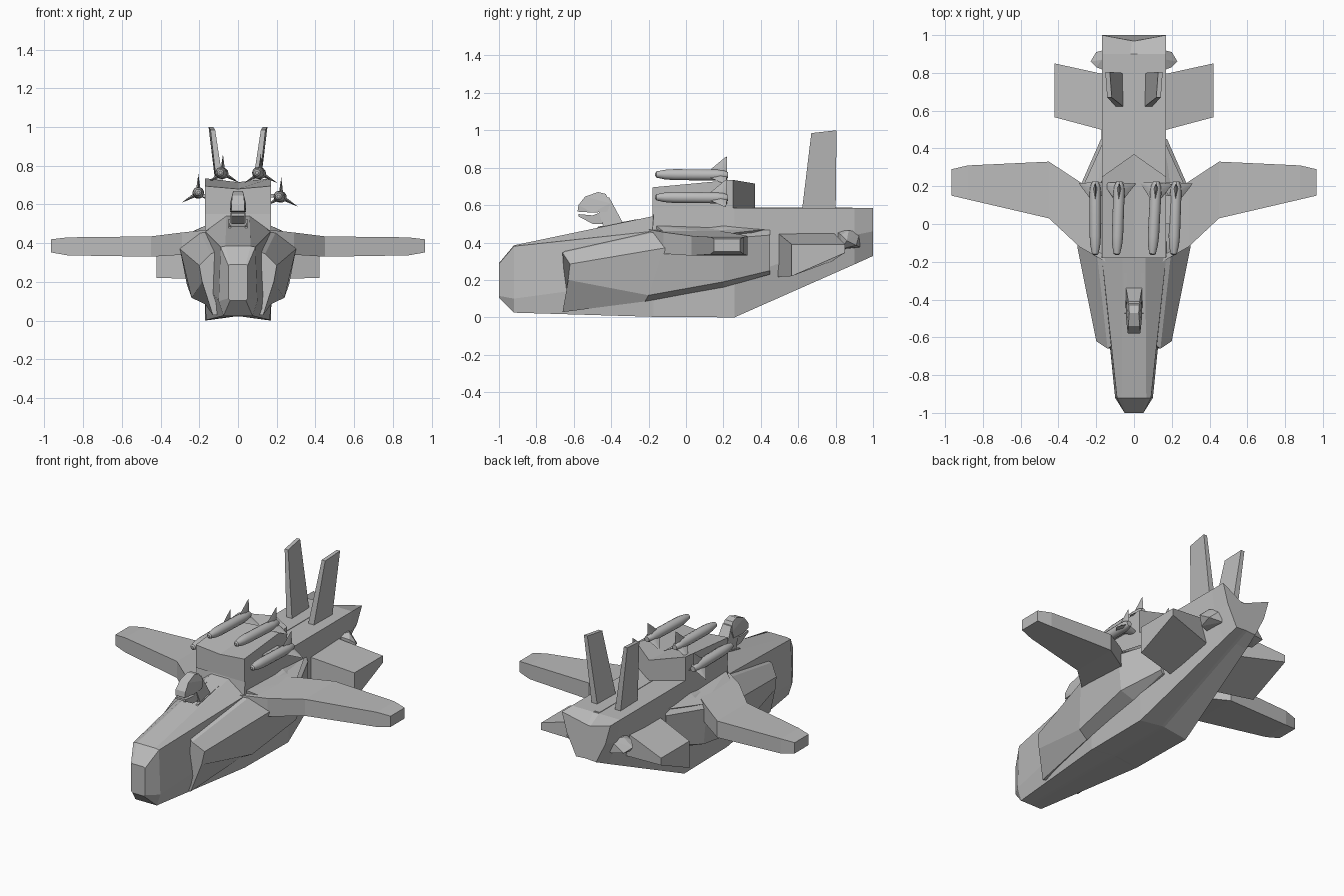
import bpy, bmesh, math
from mathutils import Matrix, Vector

if "Cube" in bpy.data.objects:
    bpy.data.objects.remove(bpy.data.objects["Cube"])

hull_grey = bpy.data.materials.new("hull_grey")
hull_grey.diffuse_color = (0.5, 0.5, 0.5, 1)
hull_grey.use_nodes = True
hull_grey.node_tree.nodes["Principled BSDF"].inputs["Base Color"].default_value = hull_grey.diffuse_color


def finish(name, bm, mirror=False):
    bmesh.ops.remove_doubles(bm, verts=bm.verts, dist=0.0005)
    bmesh.ops.recalc_face_normals(bm, faces=bm.faces)
    me = bpy.data.meshes.new(name)
    bm.to_mesh(me)
    bm.free()
    me.materials.append(hull_grey)
    ob = bpy.data.objects.new(name, me)
    bpy.context.collection.objects.link(ob)
    if mirror:
        ob.modifiers.new("mirror", 'MIRROR').use_mirror_merge = False
    return ob


def loft(name, rings, mirror=False):
    """Skin closed rings of 3D points and cap both ends."""
    bm = bmesh.new()
    vs = [[bm.verts.new(p) for p in r] for r in rings]
    n = len(rings[0])
    for a, b in zip(vs, vs[1:]):
        for i in range(n):
            j = (i + 1) % n
            bm.faces.new((a[i], a[j], b[j], b[i]))
    bm.faces.new(vs[0])
    bm.faces.new(vs[-1])
    return finish(name, bm, mirror)


def hull(name, pts, mirror=False):
    """Convex solid around a few corner points."""
    bm = bmesh.new()
    for p in pts:
        bm.verts.new(p)
    bmesh.ops.convex_hull(bm, input=bm.verts)
    bmesh.ops.dissolve_limit(bm, angle_limit=0.02, verts=bm.verts, edges=bm.edges)
    return finish(name, bm, mirror)


def sym(half):
    """Close a right-hand half section with its mirror image."""
    return half + [(-x, y, z) for x, y, z in reversed(half)]


def sec(y, *xz):
    return [(x, y, z) for x, z in xz]


# Fuselage: blunt nose, sloping deck, shallow keel channel, tail narrowing to a notched stern
loft("fuselage", [sym(s) for s in (
    sec(-1.0, (.04, .29), (.05, .285), (.05, .115), (.04, .105), (.01, .105)),
    sec(-.92, (.065, .385), (.09, .38), (.1, .1), (.075, .025), (.01, .025)),
    sec(-.18, (.06, .54), (.17, .46), (.175, .2), (.165, .003), (.01, .022)),
    sec(-.17, (.06, .585), (.17, .585), (.175, .2), (.165, .002), (.01, .022)),
    sec(.26, (.02, .585), (.17, .585), (.172, .2), (.17, 0), (.01, .022)),
    sec(.90, (.02, .585), (.17, .585), (.15, .44), (.085, .283), (.01, .29)),
    [(.01, .97, .53), (.17, 1, .585), (.135, 1, .46), (.07, 1, .328), (.01, 1, .332)],
)])

# Raised launcher housing with swept rear faces and a shallow central dip
loft("launcher_housing", [
    [(-.17, y1, .55), (-.17, y1, z1), (0, y2, z2), (.17, y1, z1), (.17, y1, .55), (0, y2, .55)]
    for y1, z1, y2, z2 in ((-.18, .695, -.18, .68), (.25, .735, .37, .715))])

# Narrow spine along the centreline
hull("spine_strip", [(x, y, z) for x in (-.018, .018) for y in (.3, .89) for z in (.57, .588)])

# Side cheeks between nose, wing roots and tail
loft("side_cheek", [
    [(.08, -.62, .37), (.14, -.66, .345), (.2, -.62, .285), (.185, -.63, .2), (.13, -.66, .028), (.07, -.64, .03)],
    [(.1, -.12, .5), (.2, -.12, .465), (.3, -.12, .37), (.24, -.2, .118), (.17, -.22, .085), (.1, -.2, .1)],
    [(.1, .2, .54), (.19, .2, .475), (.285, .2, .42), (.265, .2, .19), (.17, .2, .16), (.1, .2, .16)],
    [(.1, .45, .5), (.165, .45, .465), (.175, .45, .44), (.175, .45, .25), (.165, .45, .23), (.1, .45, .23)],
], True)

# Low fairing between housing and wing
hull("wing_fairing", [(.12, -.18, .44), (.12, -.18, .49), (.17, -.16, .49), (.25, -.11, .45), (.27, .2, .445),
                      (.17, .42, .47), (.12, .42, .44)], True)


# Main wings: chord and thickness at each station
def wing_ring(x, y0, y1, z0, z1):
    return [(x, y0, z0), (x, y1, z0), (x, y1, z1), (x, y0, z1)]


loft("main_wing", [wing_ring(*s) for s in (
    (.15, -.20, .12, .34, .47), (.29, -.12, .225, .34, .455), (.45, .03, .33, .33, .435),
    (.88, .13, .31, .337, .43), (.965, .15, .29, .352, .42))], True)

# Rear side blocks and the small pointed nozzles behind them
loft("rear_block", [
    [(.10, .48, .46), (.10, .78, .46), (.10, .78, .3), (.10, .48, .215)],
    [(.42, .565, .39), (.42, .85, .39), (.42, .85, .345), (.42, .565, .22)]], True)
hull("rear_nozzle", [(.12, .80, .46), (.2, .83, .44), (.23, .86, .41), (.2, .91, .385), (.12, .93, .375),
                     (.19, .83, .365), (.1, .80, .36), (.17, .87, .465), (.12, .93, .455)], True)

# Twin tail fins leaning outwards
loft("tail_fin", [
    [(.055, .62, .57), (.095, .62, .57), (.1, .80, .57), (.06, .80, .57)],
    [(.118, .67, .985), (.142, .67, .985), (.152, .805, 1.0), (.128, .805, 1.0)]], True)


# Figurehead: neck, upper head and lower jaw on the foredeck
def slab(name, prof, w):
    return loft(name, [[(s * w, y, z) for y, z in prof] for s in (-1, 1)])


loft("figurehead_neck", [
    [(s * w, y, z) for s, y, z in ((-1, y0, z0), (1, y0, z0), (1, y1, z0), (-1, y1, z0))]
    for w, y0, y1, z0 in ((.05, -.43, -.30, .45), (.042, -.45, -.34, .51), (.03, -.49, -.41, .64))])
hull("figurehead_head", [(s * x, y, z) for s in (-1, 1) for x, y, z in (
    (.032, -.58, .565), (.034, -.575, .60), (.03, -.54, .645), (.025, -.47, .67), (.027, -.43, .66),
    (.04, -.405, .61), (.042, -.42, .565), (.042, -.5, .56))])
slab("figurehead_jaw", [(-.575, .54), (-.575, .552), (-.5, .545), (-.43, .57), (-.43, .5), (-.50, .5)], .034)
# Raised rails beside the neck
hull("neck_rail", [(x, y, z) for x in (.036, .05) for y, z in (
    (-.50, .44), (-.47, .485), (-.26, .525), (-.26, .48))], True)


# Missiles: lathed body with three swept fins
def missile(name, x, z, yaw):
    bm = bmesh.new()
    prof = [(-.2, .008), (-.193, .017), (-.15, .026), (-.1, .03), (.13, .03), (.165, .026), (.19, .016)]
    n = 14
    rings = [[bm.verts.new((r * math.cos(math.tau * i / n), y, r * math.sin(math.tau * i / n)))
              for i in range(n)] for y, r in prof]
    for a, b in zip(rings, rings[1:]):
        for i in range(n):
            bm.faces.new((a[i], a[(i + 1) % n], b[(i + 1) % n], b[i]))
    bm.faces.new(rings[0])
    bm.faces.new(rings[-1])
    for k in range(3):
        rot = Matrix.Rotation(math.tau * k / 3, 4, 'Y')
        base = [bm.verts.new(rot @ Vector(p)) for p in (
            (0, .09, .024), (.011, .15, .02), (0, .185, .015), (-.011, .15, .02))]
        tips = [bm.verts.new(rot @ Vector((0, y, h))) for y, h in ((.17, .092), (.182, .1))]
        b0, b1, b2, b3 = base
        t0, t1 = tips
        for f in ((b0, b1, t0), (b1, t1, t0), (b1, b2, t1), (b2, b3, t1), (b3, t0, t1), (b3, b0, t0),
                  (b3, b2, b1, b0)):
            bm.faces.new(f)
    ob = finish(name, bm)
    ob.location = (x, .035, z)
    ob.rotation_euler = (math.radians(-.5), 0, math.radians(yaw))
    bpy.ops.object.select_all(action='DESELECT')
    ob.select_set(True)
    bpy.context.view_layer.objects.active = ob
    bpy.ops.object.shade_smooth_by_angle(angle=math.radians(35))


for i, (x, z, yaw) in enumerate(((-.205, .66, 0), (-.084, .762, -2), (.108, .762, -3), (.217, .64, -2))):
    missile("missile_%d" % (i + 1), x, z, yaw)

# Pylons holding the outer missiles
hull("missile_pylon", [(x, y, z) for x in (.15, .205) for y in (.0, .15) for z in (.635, .655)], True)
